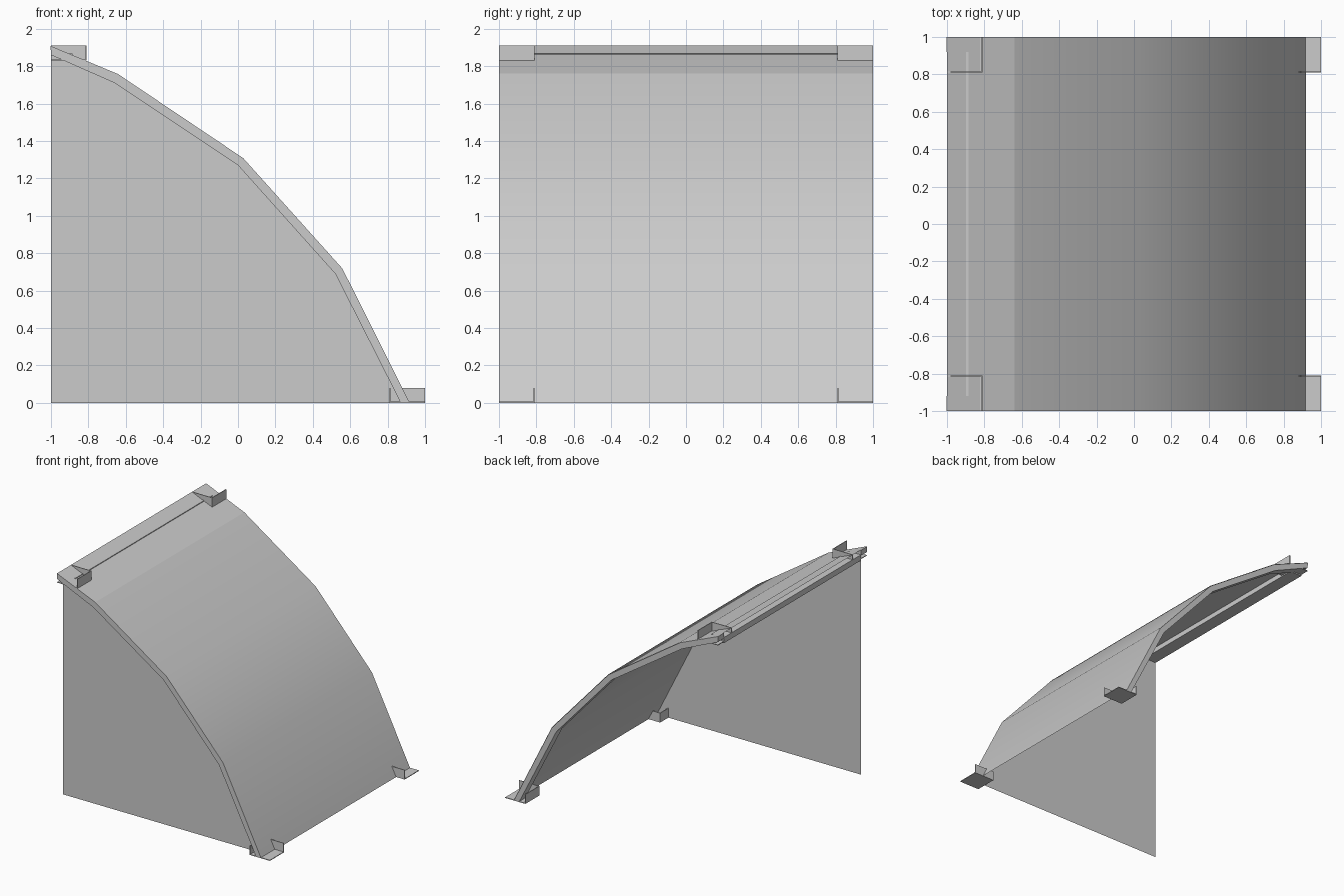
import bpy, bmesh, math

cube = bpy.data.objects.get("Cube")
if cube:
    bpy.data.objects.remove(cube, do_unlink=True)

grey = bpy.data.materials.new("light grey")
grey.use_nodes = True
colour = (0.6, 0.6, 0.6, 1)
grey.diffuse_color = colour
grey.node_tree.nodes["Principled BSDF"].inputs["Base Color"].default_value = colour

# Outer and inner lines of the curved profile (x, z)
OUTER = [(-1, 1.91), (-0.64, 1.76), (0.03, 1.31), (0.56, 0.72), (0.92, 0)]
INNER = [(-1, 1.86), (-0.66, 1.71), (0, 1.27), (0.52, 0.69), (0.87, 0)]
RIM = 0.08


def finish(name, bm, smooth=False):
    mesh = bpy.data.meshes.new(name)
    bm.to_mesh(mesh)
    bm.free()
    mesh.materials.append(grey)
    for p in mesh.polygons:
        p.use_smooth = smooth
    obj = bpy.data.objects.new(name, mesh)
    bpy.context.collection.objects.link(obj)
    return obj


def add_box(bm, x0, x1, y0, y1, z0, z1):
    made = bmesh.ops.create_cube(bm, size=1)
    for v in made["verts"]:
        v.co.x = x0 if v.co.x < 0 else x1
        v.co.y = y0 if v.co.y < 0 else y1
        v.co.z = z0 if v.co.z < 0 else z1


def strip(name, points, smooth):
    bm = bmesh.new()
    rows = [[bm.verts.new((x, y, z)) for x, z in points] for y in (-1, 1)]
    for i in range(len(points) - 1):
        bm.faces.new((rows[0][i], rows[0][i + 1], rows[1][i + 1], rows[1][i]))
    bm.normal_update()
    for f in bm.faces:
        if f.normal.z < 0:
            f.normal_flip()
    return finish(name, bm, smooth)


# Curved skin: flat top leaf, then a smooth lower curve
strip("top_skin", OUTER[:2], False)
strip("curved_skin", OUTER[1:], True)

# Edge rims under the skin along both sides
for side, label in ((-1, "front"), (1, "back")):
    bm = bmesh.new()
    rings = []
    for (ox, oz), (ix, iz) in zip(OUTER, INNER):
        y0, y1 = side, side * (1 - RIM)
        drop = 0.002
        rings.append([bm.verts.new(c) for c in (
            (ox - drop, y0, oz - drop if oz else 0),
            (ox - drop, y1, oz - drop if oz else 0),
            (ix, y1, iz), (ix, y0, iz))])
    for a, b in zip(rings, rings[1:]):
        for i in range(4):
            j = (i + 1) % 4
            bm.faces.new((a[i], a[j], b[j], b[i]))
    bm.faces.new(rings[0])
    bm.faces.new(rings[-1])
    bmesh.ops.recalc_face_normals(bm, faces=bm.faces)
    finish(label + "_rim", bm)

# Flat panel closing the front
bm = bmesh.new()
outline = [(-1, 0), (0.87, 0)] + INNER[-2::-1]
bm.faces.new([bm.verts.new((x, RIM - 1, z)) for x, z in outline])
finish("front_panel", bm)

# Cross beam at the top edge
bm = bmesh.new()
add_box(bm, -1, -0.885, RIM - 1, 1 - RIM, 1.82, 1.868)
finish("top_beam", bm)

# Corner trays: a floor with an end wall and an inner wall
T = 0.006
W = 0.19
H = 0.08
for level, x0, z0, wall_x in (("top", -1, 1.83, -1 + W - T), ("bottom", 1 - W, 0, 1 - W)):
    for side, label in ((-1, "front"), (1, "back")):
        ya, yb = sorted((side * (1 - W), side))
        wall_y = side * (1 - W)
        wa, wb = sorted((wall_y, wall_y + side * T))
        bm = bmesh.new()
        add_box(bm, x0, x0 + W, ya, yb, z0, z0 + T)
        add_box(bm, wall_x, wall_x + T, ya, yb, z0, z0 + H)
        add_box(bm, x0, x0 + W, wa, wb, z0, z0 + H)
        finish(f"{level}_{label}_tray", bm)
